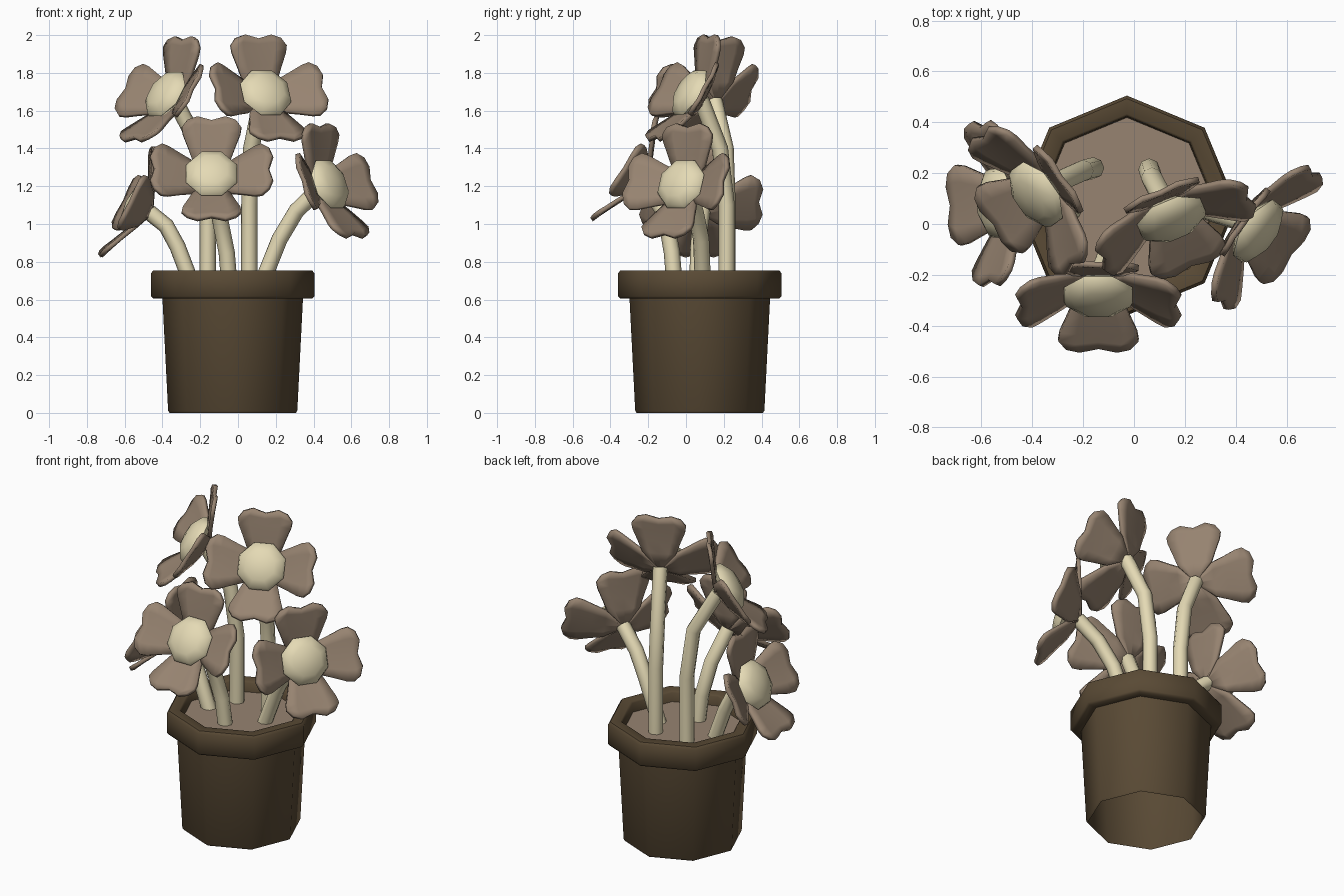
import bpy, bmesh, math
from mathutils import Vector, Matrix

if "Cube" in bpy.data.objects:
    bpy.data.objects.remove(bpy.data.objects["Cube"])


def material(name, rgb):
    m = bpy.data.materials.new(name)
    m.diffuse_color = (*rgb, 1)
    m.use_nodes = True
    m.node_tree.nodes["Principled BSDF"].inputs["Base Color"].default_value = m.diffuse_color
    return m


PETAL = material("petal_brown", (0.31, 0.23, 0.165))
CREAM = material("cream", (0.78, 0.70, 0.46))
POT = material("pot_brown", (0.10, 0.068, 0.035))
SOIL = material("soil_brown", (0.31, 0.23, 0.165))


def finish(bm, name, mat, matrix=None, angle=50):
    bmesh.ops.recalc_face_normals(bm, faces=bm.faces)
    me = bpy.data.meshes.new(name)
    bm.to_mesh(me)
    bm.free()
    me.materials.append(mat)
    ob = bpy.data.objects.new(name, me)
    bpy.context.collection.objects.link(ob)
    if matrix:
        ob.matrix_world = matrix
    smooth(ob, angle)
    return ob


def smooth(ob, angle):
    bpy.ops.object.select_all(action='DESELECT')
    ob.select_set(True)
    bpy.context.view_layer.objects.active = ob
    bpy.ops.object.shade_smooth_by_angle(angle=math.radians(angle))


def lathe(name, profile, mat, matrix, sides=8):
    """Turn (radius, z) points about z; radius 0 makes a pole."""
    bm = bmesh.new()
    rings = []
    for r, z in profile:
        n = 1 if r == 0 else sides
        rings.append([bm.verts.new((r * math.cos(math.tau * i / sides),
                                    r * math.sin(math.tau * i / sides), z)) for i in range(n)])
    for a, b in zip(rings, rings[1:]):
        for i in range(sides):
            j = (i + 1) % sides
            quad = [a[i % len(a)], a[j % len(a)], b[j % len(b)], b[i % len(b)]]
            bm.faces.new(list(dict.fromkeys(quad)))
    return finish(bm, name, mat, matrix)


# Pot, open underneath, with overhanging rim; soil disc closes the top
centre = Matrix.Translation((-0.028, 0.073, 0))
lathe("pot", [(0.335, 0), (0.342, 0.012), (0.372, 0.605), (0.42, 0.605), (0.432, 0.617),
              (0.432, 0.74), (0.42, 0.755), (0.36, 0.755), (0.35, 0.745), (0.345, 0.68)],
      POT, centre)
lathe("soil", [(0.347, 0.69), (0, 0.69)], SOIL, centre)


def petals(name, matrix):
    """Four heart-shaped petals forming a shallow cup."""
    # (half width, radius at middle, radius at lobe, radius at side, rise)
    rows = [(0.02, 0.0, 0.0, 0.02, 0.0), (0.098, 0.10, 0.10, 0.10, 0.037),
            (0.124, 0.17, 0.17, 0.165, 0.07), (0.152, 0.235, 0.24, 0.23, 0.10),
            (0.158, 0.275, 0.285, 0.265, 0.118), (0.128, 0.302, 0.323, 0.303, 0.132)]
    bm = bmesh.new()
    for k in range(4):
        rot = Matrix.Rotation(k * math.pi / 2, 3, 'Z')
        grid = []
        for w, mid, lobe, side, h in rows:
            pts = [(-w, side, h), (-w * 0.58, lobe, h), (0, mid, h - 0.004),
                   (w * 0.58, lobe, h), (w, side, h)]
            grid.append([bm.verts.new(rot @ Vector(p)) for p in pts])
        for a, b in zip(grid, grid[1:]):
            for i in range(4):
                bm.faces.new((a[i], a[i + 1], b[i + 1], b[i]))
    ob = finish(bm, name, PETAL, matrix)
    mod = ob.modifiers.new("thickness", 'SOLIDIFY')
    mod.thickness = 0.023
    mod.offset = 0


def stem(name, points):
    cu = bpy.data.curves.new(name, 'CURVE')
    cu.dimensions = '3D'
    cu.bevel_depth = 0.043
    cu.bevel_resolution = 2
    cu.use_fill_caps = True
    sp = cu.splines.new('POLY')
    sp.points.add(len(points) - 1)
    for p, co in zip(sp.points, points):
        p.co = (*co, 1)
    cu.materials.append(CREAM)
    ob = bpy.data.objects.new(name, cu)
    bpy.context.collection.objects.link(ob)
    bpy.ops.object.select_all(action='DESELECT')
    ob.select_set(True)
    bpy.context.view_layer.objects.active = ob
    bpy.ops.object.convert(target='MESH')
    smooth(bpy.context.object, 50)


# name: (centre at petal-tip level, facing direction, stem path from the soil)
flowers = {
    "tall_right": ((0.165, -0.02, 1.722), (0.33, -0.79, 0.50),
                   [(0.06, 0.215, 0.67), (0.06, 0.215, 1.1), (0.07, 0.18, 1.4)]),
    "tall_left": ((-0.42, 0.09, 1.715), (-0.70, -0.49, 0.52),
                  [(-0.16, 0.22, 0.67), (-0.16, 0.22, 1.1), (-0.20, 0.21, 1.4)]),
    "front": ((-0.14, -0.325, 1.295), (0.0, -0.85, 0.54),
              [(-0.045, -0.06, 0.67), (-0.06, -0.075, 0.85), (-0.10, -0.11, 1.05)]),
    "low_left": ((-0.585, 0.08, 1.12), (-0.89, -0.05, 0.44),
                 [(-0.24, 0.06, 0.67), (-0.32, 0.065, 0.88), (-0.38, 0.075, 0.99)]),
    "low_right": ((0.525, -0.055, 1.23), (0.78, -0.55, 0.37),
                  [(0.12, 0.09, 0.67), (0.22, 0.08, 0.92), (0.31, 0.05, 1.07)]),
}

for name, (tip, facing, path) in flowers.items():
    n = Vector(facing).normalized()
    up = (Vector((0, 0, 1)) - n * n.z).normalized()
    side = up.cross(n)
    base = Vector(tip) - n * 0.13
    m = Matrix.Translation(base) @ Matrix((side, up, n)).transposed().to_4x4()
    petals(name + "_petals", m)
    # Domed flower centre
    lathe(name + "_flower_centre", [(0, 0.02), (0.09, 0.03), (0.146, 0.075), (0.136, 0.097),
                                    (0.09, 0.125), (0, 0.138)],
          CREAM, m @ Matrix.Rotation(math.pi / 8, 4, 'Z'))
    stem(name + "_stem", path + [base + n * 0.005])
